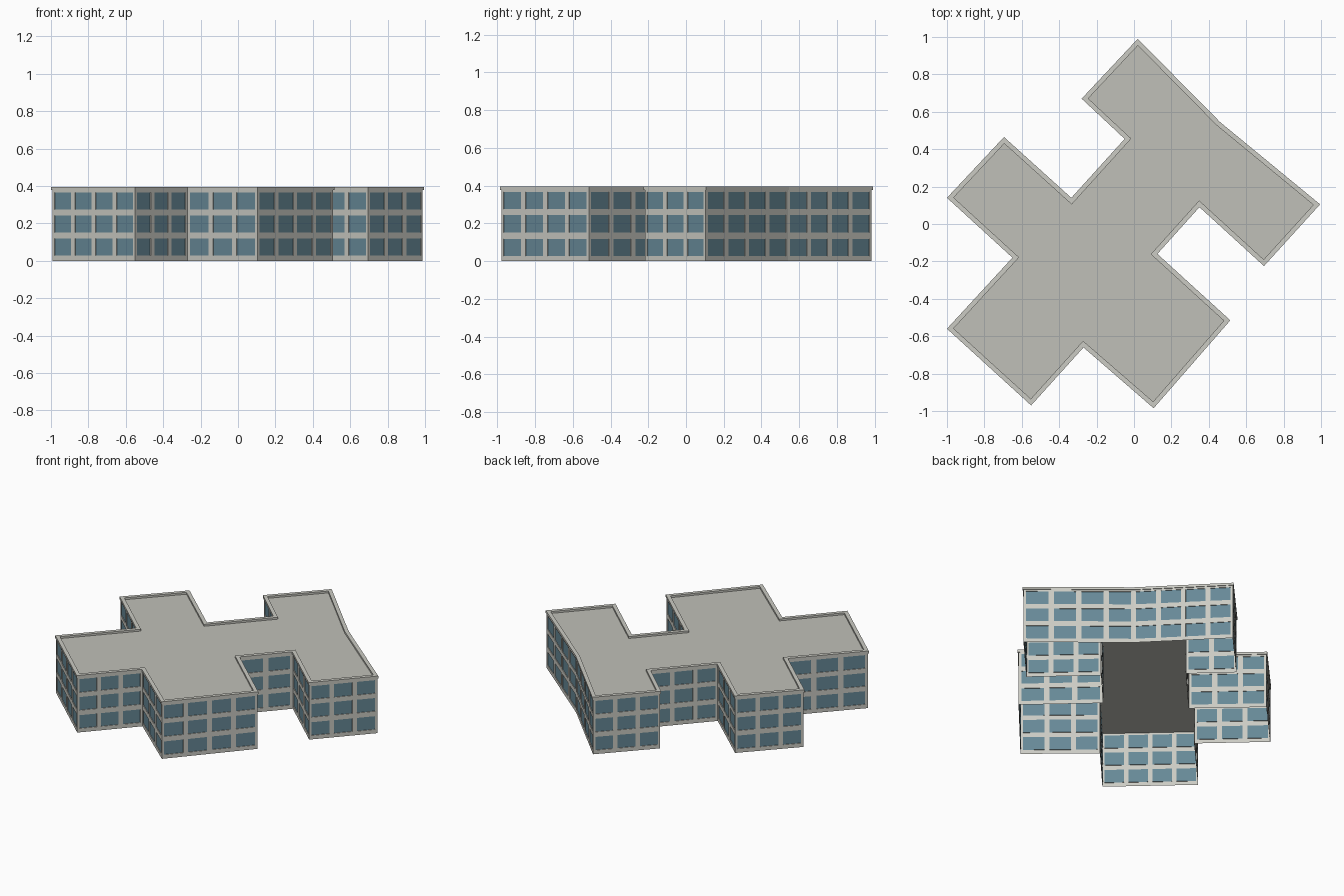
import bpy, bmesh
from mathutils import Vector

if "Cube" in bpy.data.objects:
    bpy.data.objects.remove(bpy.data.objects["Cube"])

# Footprint corners, counter-clockwise
PLAN = [Vector(p) for p in (
    (0.02, 0.99), (-0.28, 0.67), (-0.05, 0.455), (-0.335, 0.14), (-0.695, 0.465),
    (-1.0, 0.14), (-0.65, -0.18), (-1.0, -0.56), (-0.55, -0.97), (-0.27, -0.66),
    (0.105, -0.985), (0.515, -0.515), (0.125, -0.16), (0.35, 0.09),
    (0.695, -0.225), (0.995, 0.105), (0.46, 0.545))]
N = len(PLAN)
ROOF_Z, TOP_Z = 0.382, 0.395
FLOORS = [(0.027, 0.118), (0.152, 0.243), (0.275, 0.366)]
BAY, GLASS_RATIO, RECESS = 0.16, 0.8, 0.004


def material(name, color):
    m = bpy.data.materials.new(name)
    m.diffuse_color = (*color, 1)
    m.use_nodes = True
    m.node_tree.nodes["Principled BSDF"].inputs["Base Color"].default_value = m.diffuse_color
    return m


WALL = material("pale concrete", (0.60, 0.60, 0.55))
GLASS = material("blue grey glass", (0.135, 0.25, 0.31))
ROOF = material("roof grey", (0.53, 0.53, 0.48))


def normal(a, b):
    d = (b - a).normalized()
    return Vector((d.y, -d.x))


def inset(dist):
    """Footprint moved inwards with mitred corners."""
    out = []
    for i, p in enumerate(PLAN):
        n1, n2 = normal(PLAN[i - 1], p), normal(p, PLAN[(i + 1) % N])
        out.append(p - (n1 + n2) * dist / (1 + n1.dot(n2)))
    return out


def finish(bm, name, mats):
    bmesh.ops.remove_doubles(bm, verts=bm.verts, dist=1e-5)
    me = bpy.data.meshes.new(name)
    bm.to_mesh(me)
    bm.free()
    for m in mats:
        me.materials.append(m)
    bpy.context.collection.objects.link(bpy.data.objects.new(name, me))


# Walls: thin sheets, each split into bays with recessed windows
bm = bmesh.new()
base = inset(0.005)
for i in range(N):
    a, b = base[i], base[(i + 1) % N]
    n = normal(a, b)
    length = (b - a).length
    bays = max(1, round(length / BAY))
    cuts = [0.0]
    for k in range(bays):
        cuts += [(k + 0.5 - GLASS_RATIO / 2) / bays, (k + 0.5 + GLASS_RATIO / 2) / bays]
    cuts.append(1.0)
    levels = [0.0] + [z for f in FLOORS for z in f] + [ROOF_Z]

    def pt(t, z, depth=0.0):
        p = a.lerp(b, t) - n * depth
        return Vector((p.x, p.y, z))

    for c in range(len(cuts) - 1):
        for r in range(len(levels) - 1):
            t0, t1, z0, z1 = cuts[c], cuts[c + 1], levels[r], levels[r + 1]
            rect = [(t0, z0), (t1, z0), (t1, z1), (t0, z1)]
            outer = [bm.verts.new(pt(t, z)) for t, z in rect]
            if c % 2 and r % 2:
                inner = [bm.verts.new(pt(t, z, RECESS)) for t, z in rect]
                bm.faces.new(inner).material_index = 1
                for k in range(4):
                    m = (k + 1) % 4
                    bm.faces.new((outer[k], outer[m], inner[m], inner[k]))
            else:
                bm.faces.new(outer)
finish(bm, "walls_with_windows", [WALL, GLASS])

# Parapet: stepped profile swept round the footprint
bm = bmesh.new()
profile = [(0.005, 0.378), (0.0, 0.378), (0.0, TOP_Z), (0.025, TOP_Z), (0.025, ROOF_Z)]
rings = [[bm.verts.new((p.x, p.y, z)) for p in inset(d)] for d, z in profile]
for lo, hi in zip(rings, rings[1:]):
    for i in range(N):
        j = (i + 1) % N
        bm.faces.new((lo[i], lo[j], hi[j], hi[i]))
finish(bm, "parapet", [WALL])

# Flat roof deck; the underside of the building stays open
bm = bmesh.new()
deck = bm.faces.new([bm.verts.new((p.x, p.y, ROOF_Z)) for p in base])
bmesh.ops.triangulate(bm, faces=[deck])
finish(bm, "roof_deck", [ROOF])
